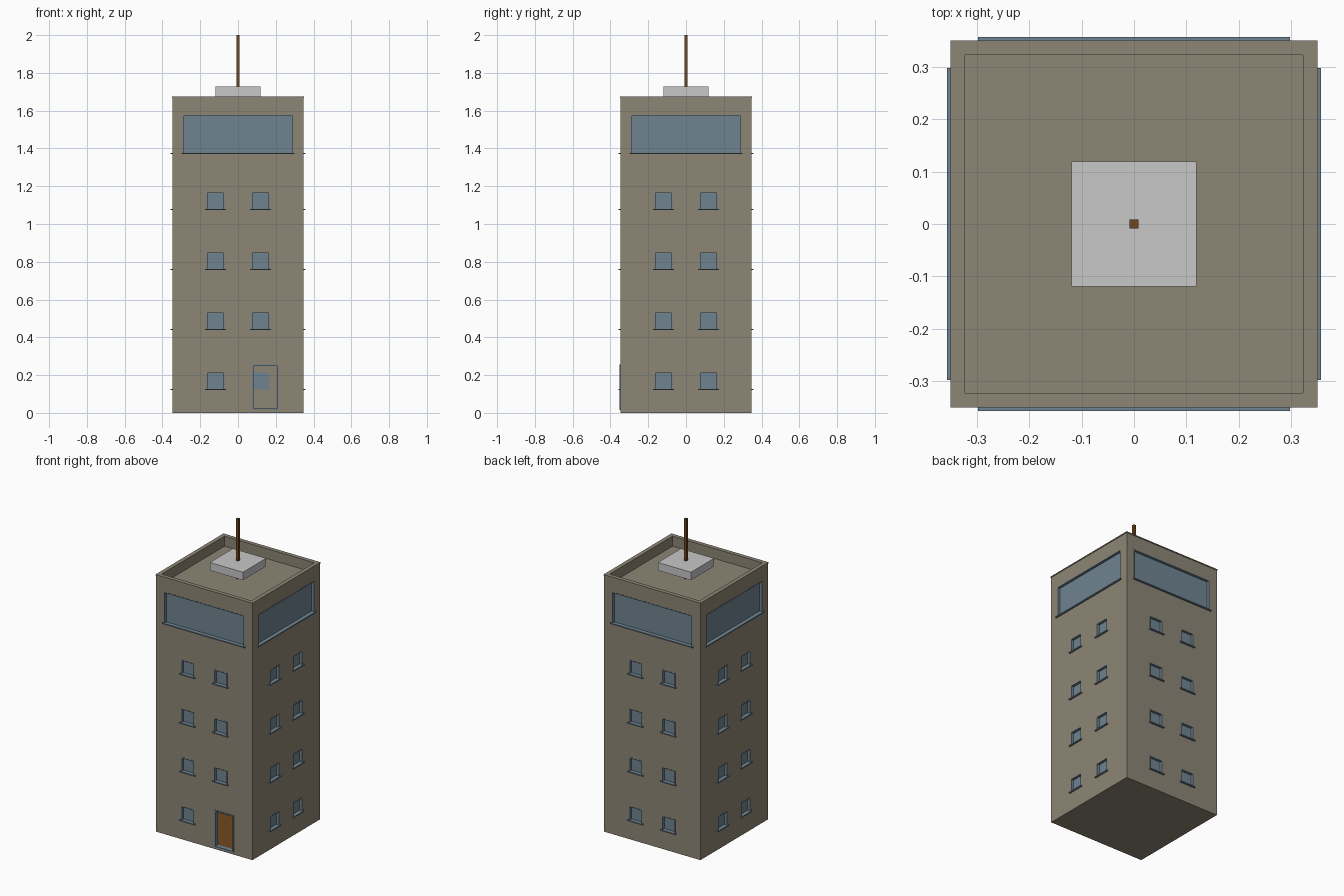
import bpy, bmesh, math
from mathutils import Matrix, Vector

if "Cube" in bpy.data.objects:
    bpy.data.objects.remove(bpy.data.objects["Cube"], do_unlink=True)


def material(name, r, g, b):
    m = bpy.data.materials.new(name)
    m.use_nodes = True
    m.diffuse_color = (r, g, b, 1)
    m.node_tree.nodes["Principled BSDF"].inputs["Base Color"].default_value = (r, g, b, 1)
    return m


STONE = material("taupe_stone", .27, .238, .178)
BLUE = material("slate_blue", .162, .231, .283)
WOOD = material("brown_wood", .156, .065, .013)
GREY = material("light_grey", .578, .578, .578)


def boxes(name, mat, spans, side=0):
    """One object from boxes given as (x0, x1, y0, y1, z0, z1), turned by quarter turns."""
    bm = bmesh.new()
    for x0, x1, y0, y1, z0, z1 in spans:
        size = Matrix.Diagonal((x1 - x0, y1 - y0, z1 - z0, 1))
        mid = Matrix.Translation(((x0 + x1) / 2, (y0 + y1) / 2, (z0 + z1) / 2))
        turn = Matrix.Rotation(side * math.pi / 2, 4, 'Z')
        bmesh.ops.create_cube(bm, size=1, matrix=turn @ mid @ size)
    mesh = bpy.data.meshes.new(name)
    bm.to_mesh(mesh)
    bm.free()
    mesh.materials.append(mat)
    obj = bpy.data.objects.new(name, mesh)
    bpy.context.collection.objects.link(obj)
    return obj


def cut(target, cutter):
    """Subtract the cutter from the target, then discard it."""
    cutter.hide_render = True
    mod = target.modifiers.new("cut", 'BOOLEAN')
    mod.operation, mod.solver, mod.object = 'DIFFERENCE', 'EXACT', cutter
    graph = bpy.context.evaluated_depsgraph_get()
    mesh = bpy.data.meshes.new_from_object(target.evaluated_get(graph))
    target.modifiers.clear()
    target.data = mesh
    bpy.data.objects.remove(cutter, do_unlink=True)


W = .347          # outer wall face
IN = .323         # inner wall face
RIM = 1.668       # top of the walls
STOREY = .3145
T = .005          # trim thickness
DOOR = (.08, .21, .02, .25)

# Hollow tower with a sunken roof
tower = boxes("tower_walls", STONE, [(-W, W, -W, W, 0, RIM)])
cut(tower, boxes("room_cutter", STONE, [(-IN, IN, -IN, IN, .012, 1.59)]))
cut(tower, boxes("roof_cutter", STONE, [(-IN, IN, -IN, IN, 1.61, 1.8)]))

# Windows as (left, right, bottom, top) on every side, with the doorway in front
for side, label in enumerate(("front", "left", "back", "right")):
    windows = [(-.29, .29, 1.375, 1.577)]
    for floor in range(4):
        z = .125 + floor * STOREY * 1.01
        for c in (-.1185, .1185):
            if not (side == 0 and floor == 0 and c > 0):
                windows.append((c - .0475, c + .0475, z, z + .09))
    holes = windows + ([DOOR] if side == 0 else [])
    cut(tower, boxes("opening_cutter", STONE,
                     [(a, b, -.4, -.3, c, d) for a, b, c, d in holes], side))
    boxes(label + "_window_glass", BLUE,
          [(a, b, -.331, -IN, c, d) for a, b, c, d in windows], side)
    boxes(label + "_window_sills", BLUE,
          [(a - .008, b + .008, -.357, -.331, c - T, c + .002) for a, b, c, d in windows], side)
    frames = []
    for a, b, c, d in windows:
        frames += [(a, a + T, -W - .001, -.331, c, d),
                   (b - T, b, -W - .001, -.331, c, d),
                   (a, b, -W - .001, -.331, d - T, d)]
    boxes(label + "_window_frames", BLUE, frames, side)

# Doorway trim and threshold
a, b, c, d = DOOR
boxes("door_frame", BLUE, [(a - T, a + .003, -.352, -.325, c, d),
                           (b - .003, b + T, -.352, -.325, c, d),
                           (a - T, b + T, -.352, -.325, d - .003, d + T),
                           (a - T, b + T, -.353, -.325, c - T, c + .002)])

# Inside floor and ceiling
boxes("ground_floor", WOOD, [(-IN, IN, -IN, IN, .01, .02)])
boxes("ground_ceiling", STONE, [(-IN, IN, -IN, IN, .31, .32)])

# Thin coping around the parapet
O = .35
boxes("parapet_coping", STONE, [(-O, O, -O, -IN, RIM, 1.675), (-O, O, IN, O, RIM, 1.675),
                                (-O, -IN, -IN, IN, RIM, 1.675), (IN, O, -IN, IN, RIM, 1.675)])

# Rooftop block and mast
boxes("roof_block", GREY, [(-.119, .119, -.119, .119, 1.675, 1.727)])
boxes("mast", WOOD, [(-.009, .009, -.009, .009, 1.61, 2)])
